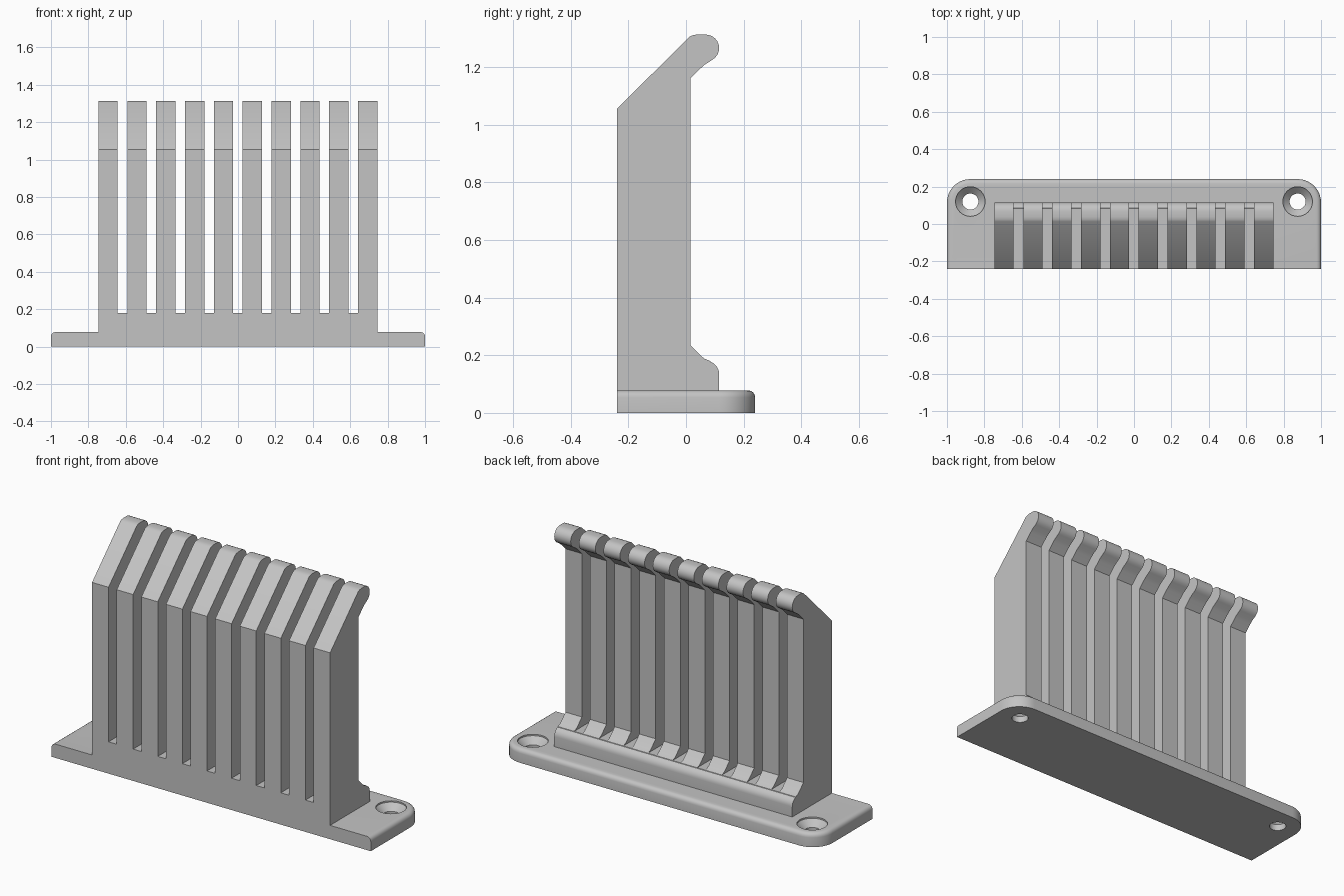
import bpy, bmesh
from math import cos, sin, radians
from mathutils import Matrix, Vector

cube = bpy.data.objects.get("Cube")
if cube:
    bpy.data.objects.remove(cube, do_unlink=True)

grey = bpy.data.materials.new("plain_grey")
grey.use_nodes = True
grey.diffuse_color = (0.55, 0.55, 0.55, 1)
grey.node_tree.nodes["Principled BSDF"].inputs["Base Color"].default_value = grey.diffuse_color

FRONT, BACK, PLATE_TOP, SLOT_FLOOR = -0.24, 0.24, 0.078, 0.18


def arc(cx, cy, r, start, end, steps):
    angles = [radians(start + (end - start) * i / steps) for i in range(steps + 1)]
    return [(cx + r * cos(a), cy + r * sin(a)) for a in angles]


def prism(points, direction):
    """Closed solid swept from a planar outline."""
    bm = bmesh.new()
    face = bm.faces.new([bm.verts.new(p) for p in points])
    ext = bmesh.ops.extrude_face_region(bm, geom=[face])
    moved = [g for g in ext["geom"] if isinstance(g, bmesh.types.BMVert)]
    bmesh.ops.translate(bm, verts=moved, vec=direction)
    bmesh.ops.recalc_face_normals(bm, faces=bm.faces)
    return bm


def finish(bm, name):
    mesh = bpy.data.meshes.new(name)
    bm.to_mesh(mesh)
    bm.free()
    obj = bpy.data.objects.new(name, mesh)
    obj.data.materials.append(grey)
    bpy.context.collection.objects.link(obj)
    return obj


def activate(obj):
    bpy.ops.object.select_all(action="DESELECT")
    obj.select_set(True)
    bpy.context.view_layer.objects.active = obj


def smooth(obj):
    activate(obj)
    bpy.ops.object.shade_smooth_by_angle(angle=radians(30))


def side_profile(points, x0, x1, name):
    bm = prism([(x0, y, z) for y, z in points], Vector((x1 - x0, 0, 0)))
    obj = finish(bm, name)
    smooth(obj)


# Base plate: rounded rear corners, softened upper rim except at the front
R = 0.125
outline = [(-1, FRONT), (1, FRONT)]
outline += arc(1 - R, BACK - R, R, 0, 90, 10) + arc(R - 1, BACK - R, R, 90, 180, 10)
bm = prism([(x, y, 0) for x, y in outline], Vector((0, 0, PLATE_TOP)))
rim = [e for e in bm.edges
       if all(v.co.z > PLATE_TOP - 0.001 for v in e.verts)
       and any(v.co.y > FRONT + 0.01 for v in e.verts)]
bmesh.ops.bevel(bm, geom=rim, offset=0.024, segments=4, profile=0.5, affect="EDGES")
plate = finish(bm, "base_plate")

# Countersunk screw holes
for side in (-1, 1):
    bm = bmesh.new()
    levels = [(-0.02, 0.043), (0.035, 0.043), (0.07, 0.079), (0.1, 0.079)]
    rings = []
    for z, r in levels:
        ring = bmesh.ops.create_circle(bm, segments=32, radius=r,
                                       matrix=Matrix.Translation((side * 0.875, 0.12, z)))
        rings.append(ring["verts"])
    for low, high in zip(rings, rings[1:]):
        for i in range(32):
            j = (i + 1) % 32
            bm.faces.new((low[i], low[j], high[j], high[i]))
    bm.faces.new(rings[0])
    bm.faces.new(rings[-1])
    bmesh.ops.recalc_face_normals(bm, faces=bm.faces)
    cutter = finish(bm, "hole_cutter")
    cutter.hide_render = True
    mod = plate.modifiers.new("hole", "BOOLEAN")
    mod.operation, mod.solver, mod.object = "DIFFERENCE", "EXACT", cutter
    activate(plate)
    bpy.ops.object.modifier_apply(modifier=mod.name)
    bpy.data.objects.remove(cutter, do_unlink=True)
smooth(plate)

# Continuous foot below the slots
COUNT, PITCH, WIDTH, LEFT = 10, 0.1542, 0.103, -0.746
foot = [(FRONT, PLATE_TOP), (0.115, PLATE_TOP)]
foot += arc(0.07, 0.135, 0.045, 0, 70, 6) + [(0.084, SLOT_FLOOR), (FRONT, SLOT_FLOOR)]
side_profile(foot, LEFT, LEFT + PITCH * (COUNT - 1) + WIDTH, "fin_foot")

# Row of upright fins with a sloped front top and a rounded rear hook
fin = [(FRONT, SLOT_FLOOR), (0.084, SLOT_FLOOR), (0.064, 0.188), (0.05, 0.2), (0.015, 0.235),
       (0.015, 1.16), (0.05, 1.195), (0.066, 1.209)]
fin += arc(0.068, 1.266, 0.047, -60, 90, 10)
fin += [(0.038, 1.313), (0.025, 1.311), (0.013, 1.306), (FRONT, 1.055)]
for i in range(COUNT):
    x = LEFT + i * PITCH
    side_profile(fin, x, x + WIDTH, f"fin_{i + 1}")
